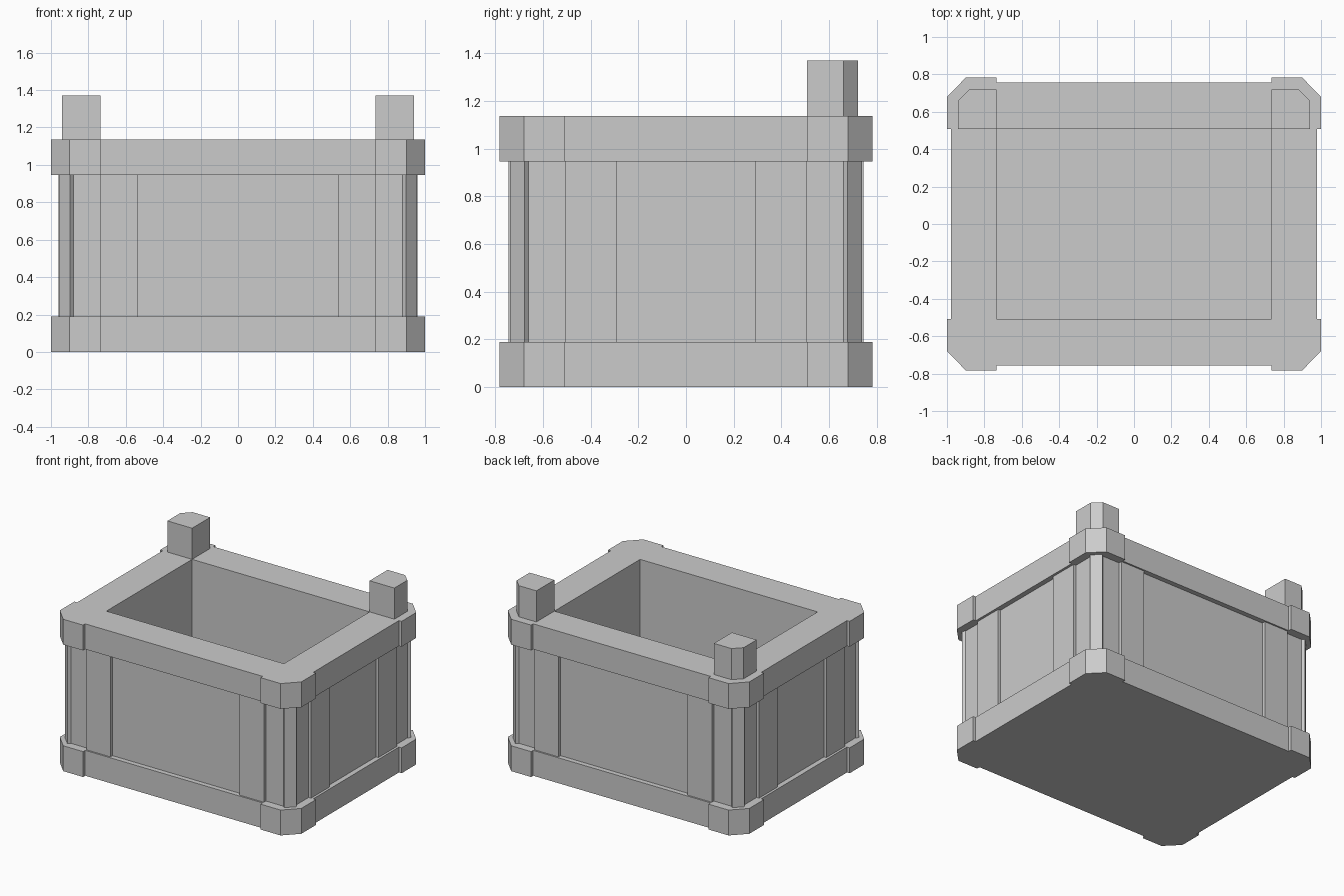
import bpy, bmesh

if "Cube" in bpy.data.objects:
    bpy.data.objects.remove(bpy.data.objects["Cube"])


def prism(name, outline, z0, z1, hole=None):
    """Extrude a flat outline, optionally with a hole, from z0 to z1."""
    bm = bmesh.new()
    edges = []
    for loop in filter(None, (outline, hole)):
        vs = [bm.verts.new((x, y, z0)) for x, y in loop]
        edges += [bm.edges.new((vs[i - 1], vs[i])) for i in range(len(vs))]
    bmesh.ops.triangle_fill(bm, edges=edges, use_beauty=True, use_dissolve=False)
    ext = bmesh.ops.extrude_face_region(bm, geom=bm.faces[:], use_keep_orig=True)
    top = [g for g in ext["geom"] if isinstance(g, bmesh.types.BMVert)]
    bmesh.ops.translate(bm, verts=top, vec=(0, 0, z1 - z0))
    bmesh.ops.recalc_face_normals(bm, faces=bm.faces[:])
    me = bpy.data.meshes.new(name)
    bm.to_mesh(me)
    bm.free()
    ob = bpy.data.objects.new(name, me)
    bpy.context.collection.objects.link(ob)
    return ob


def full(quarter):
    """Mirror a +x+y quarter outline into a closed symmetric loop."""
    q, r = quarter, quarter[::-1]
    return (q + [(-x, y) for x, y in r] + [(-x, -y) for x, y in q]
            + [(x, -y) for x, y in r])


def rect(x0, x1, y0, y1):
    return [(x0, y0), (x1, y0), (x1, y1), (x0, y1)]


IX, IY = 0.735, 0.507          # inner opening half sizes
opening = full([(IX, IY)])

# Top and bottom rims with thicker chamfered corners
rim = full([(0.978, IY), (1.0, IY), (1.0, 0.68), (0.9, 0.782),
            (IX, 0.782), (IX, 0.757)])
prism("bottom_rim", rim, 0, 0.19, opening)
prism("top_rim", rim, 0.947, 1.137, opening)

# Recessed walls and thin floor
prism("walls", full([(0.94, 0.66), (0.88, 0.72)]), 0.19, 0.947, opening)
prism("floor", opening, 0, 0.01)

for sx, xn in ((-1, "left"), (1, "right")):
    for sy, yn in ((-1, "front"), (1, "back")):
        def place(pts):
            return [(x * sx, y * sy) for x, y in pts]

        # Raised boards beside each corner
        prism(f"{yn}_{xn}_long_board", place(rect(0.535, IX, 0.70, 0.745)), 0.19, 0.947)
        prism(f"{yn}_{xn}_side_board", place(rect(0.92, 0.96, 0.29, IY)), 0.19, 0.947)

        # Diagonal strip on the corner chamfer
        prism(f"{yn}_{xn}_corner_strip",
              place([(0.88, 0.72), (0.94, 0.66), (0.957, 0.677), (0.897, 0.737)]),
              0.19, 0.947)

    # Back corner posts standing above the rim
    post = [(IX, IY), (0.94, IY), (0.94, 0.66), (0.88, 0.72), (IX, 0.72)]
    prism(f"back_{xn}_post", [(x * sx, y) for x, y in post], 1.137, 1.37)
